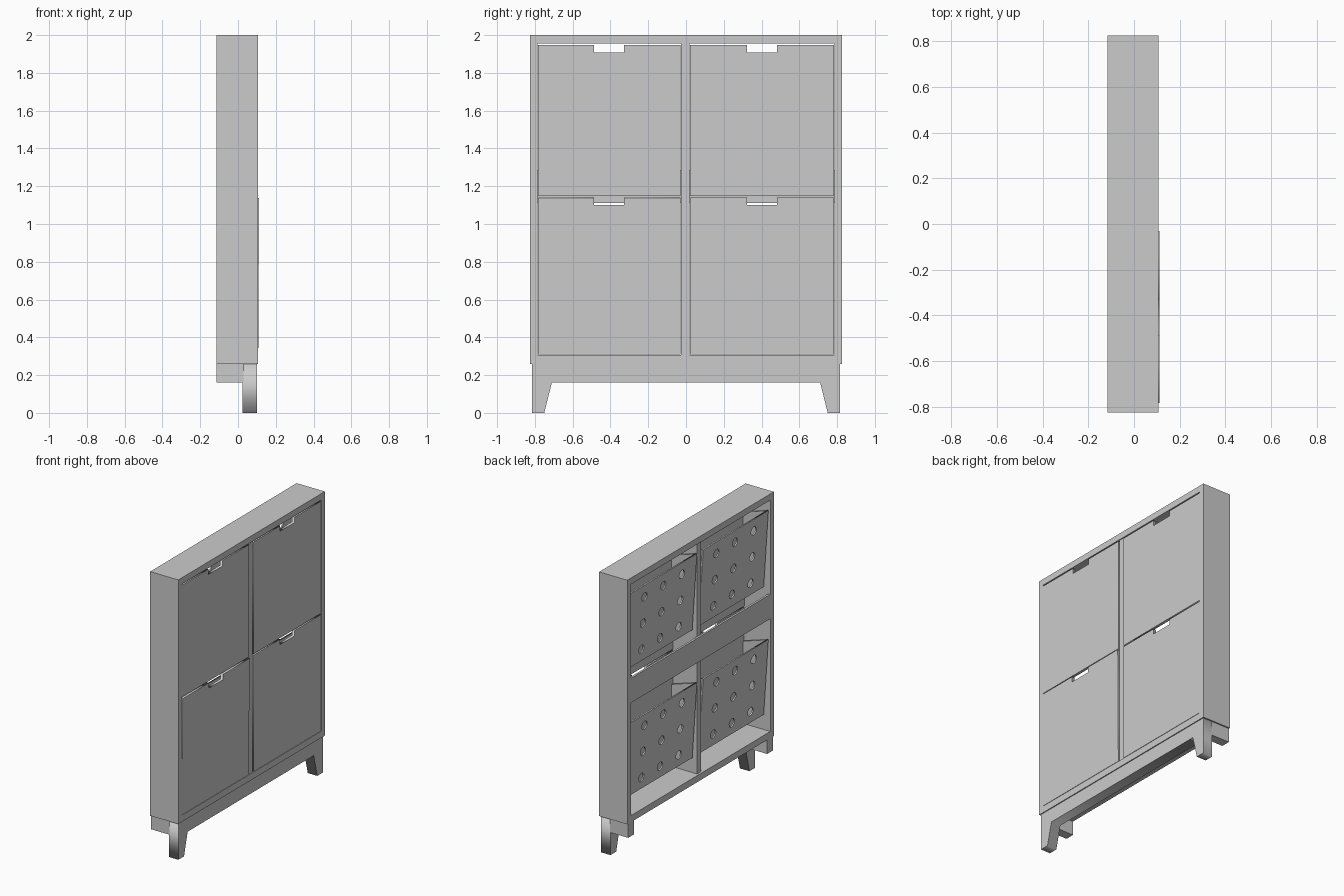
import bpy
import math
from mathutils import Matrix, Vector

if "Cube" in bpy.data.objects:
    bpy.data.objects.remove(bpy.data.objects["Cube"], do_unlink=True)

# Plate orientations: FACING lies in the YZ plane, SIDEWAYS in the XZ plane
FACING = Matrix(((0, 0, 1, 0), (1, 0, 0, 0), (0, 1, 0, 0), (0, 0, 0, 1)))
SIDEWAYS = Matrix(((1, 0, 0, 0), (0, 0, -1, 0), (0, 1, 0, 0), (0, 0, 0, 1)))


def box(name, x, y, z):
    """Box from (min, max) pairs."""
    bpy.ops.mesh.primitive_cube_add(size=1)
    ob = bpy.context.object
    ob.name = name
    spans = (x, y, z)
    ob.location = [(a + b) / 2 for a, b in spans]
    ob.scale = [b - a for a, b in spans]
    return ob


def plate(name, outlines, thickness, matrix):
    """Flat extruded plate; inner outlines become holes."""
    curve = bpy.data.curves.new(name, "CURVE")
    curve.dimensions = "2D"
    curve.fill_mode = "BOTH"
    curve.extrude = thickness / 2
    for points in outlines:
        spline = curve.splines.new("POLY")
        spline.points.add(len(points) - 1)
        for p, (u, v) in zip(spline.points, points):
            p.co = (u, v, 0, 1)
        spline.use_cyclic_u = True
    temp = bpy.data.objects.new(name + "_curve", curve)
    bpy.context.collection.objects.link(temp)
    bpy.context.view_layer.update()
    deps = bpy.context.evaluated_depsgraph_get()
    mesh = bpy.data.meshes.new_from_object(temp.evaluated_get(deps))
    bpy.data.objects.remove(temp, do_unlink=True)
    ob = bpy.data.objects.new(name, mesh)
    bpy.context.collection.objects.link(ob)
    ob.matrix_world = matrix
    return ob


def circle(cu, cv, r, n=16):
    return [(cu + r * math.cos(2 * math.pi * i / n),
             cv + r * math.sin(2 * math.pi * i / n)) for i in range(n)]


BACK, FRONT = -0.115, 0.107
HALF, INNER = 0.825, 0.785

# Cabinet carcass
box("top_panel", (BACK, FRONT), (-HALF, HALF), (1.955, 2))
box("floor_panel", (BACK, FRONT), (-HALF, HALF), (0.26, 0.307))
for side, s in (("left", 1), ("right", -1)):
    box(side + "_wall", (BACK, FRONT), sorted((s * INNER, s * HALF)), (0.307, 1.955))
box("center_divider", (-0.1, 0.1), (-0.027, 0.018), (0.307, 1.955))
box("back_rail", (BACK, -0.1), (-INNER, INNER), (1.11, 1.285))

# Front legs and apron in one profile
half_profile = [(0.815, 0.26), (0.815, 0), (0.75, 0), (0.71, 0.16)]
profile = half_profile + [(-y, z) for y, z in reversed(half_profile)]
plate("front_leg_frame", [profile], 0.075, Matrix.Translation((0.0625, 0, 0)) @ FACING)

# Side rails of the base
for side, s in (("left", 1), ("right", -1)):
    box(side + "_base_rail", (BACK, 0.03), sorted((s * 0.75, s * 0.815)), (0.16, 0.26))


def door(name, y0, y1, z0, z1, lean=0):
    """Flap door with a finger notch in its top edge."""
    mid, w, d = (y0 + y1) / 2, 0.08, 0.038
    outline = [(y0, z0), (y1, z0), (y1, z1), (mid + w, z1), (mid + w, z1 - d),
               (mid - w, z1 - d), (mid - w, z1), (y0, z1)]
    pivot = Vector((0, 0, z0))
    tilt = Matrix.Translation(pivot) @ Matrix.Rotation(lean, 4, "Y") @ Matrix.Translation(-pivot)
    plate(name, [outline], 0.02, Matrix.Translation((FRONT - 0.01, 0, 0)) @ tilt @ FACING)


def bin_insert(name, y0, y1, z0, z1):
    """Tilting bin: perforated back, two cheeks and a sloping base."""
    top_x, low_x = -0.103, -0.066
    height = math.hypot(z1 - z0, top_x - low_x)
    lean = math.atan2(top_x - low_x, z1 - z0)
    mid = (y0 + y1) / 2
    outline = [(y0, 0), (y1, 0), (y1, height), (y0, height)]
    holes = [circle(mid + 0.21 * i, height / 2 + 0.19 * j, 0.03)
             for i in (-1, 0, 1) for j in (-1, 0, 1)]
    place = Matrix.Translation((low_x, 0, z0)) @ Matrix.Rotation(lean, 4, "Y")
    plate(name + "_back", [outline] + holes, 0.01, place @ FACING)
    door_x, base_z = 0.085, z0 - 0.1
    cheek = [(low_x, z0), (top_x, z1), (door_x, z1 - 0.06), (door_x, base_z)]
    for tag, y in (("a", y0 + 0.005), ("b", y1 - 0.005)):
        plate(name + "_cheek_" + tag, [cheek], 0.01, Matrix.Translation((0, y, 0)) @ SIDEWAYS)
    base = [(low_x, z0), (door_x, base_z), (door_x, base_z + 0.01), (low_x, z0 + 0.01)]
    plate(name + "_base", [base], y1 - y0, Matrix.Translation((0, mid, 0)) @ SIDEWAYS)


# Four compartments
for side, y0, y1 in (("left", 0.021, 0.784), ("right", -0.784, -0.03)):
    for level, z0, z1, b0, b1 in (("upper", 1.148, 1.947, 1.33, 1.885),
                                  ("lower", 0.31, 1.139, 0.42, 0.965)):
        name = level + "_" + side
        lean = 0.006 if name == "lower_right" else 0
        door(name + "_door", y0, y1, z0, z1, lean)
        bin_insert(name + "_bin", y0 + 0.01, y1 - 0.01, b0, b1)
